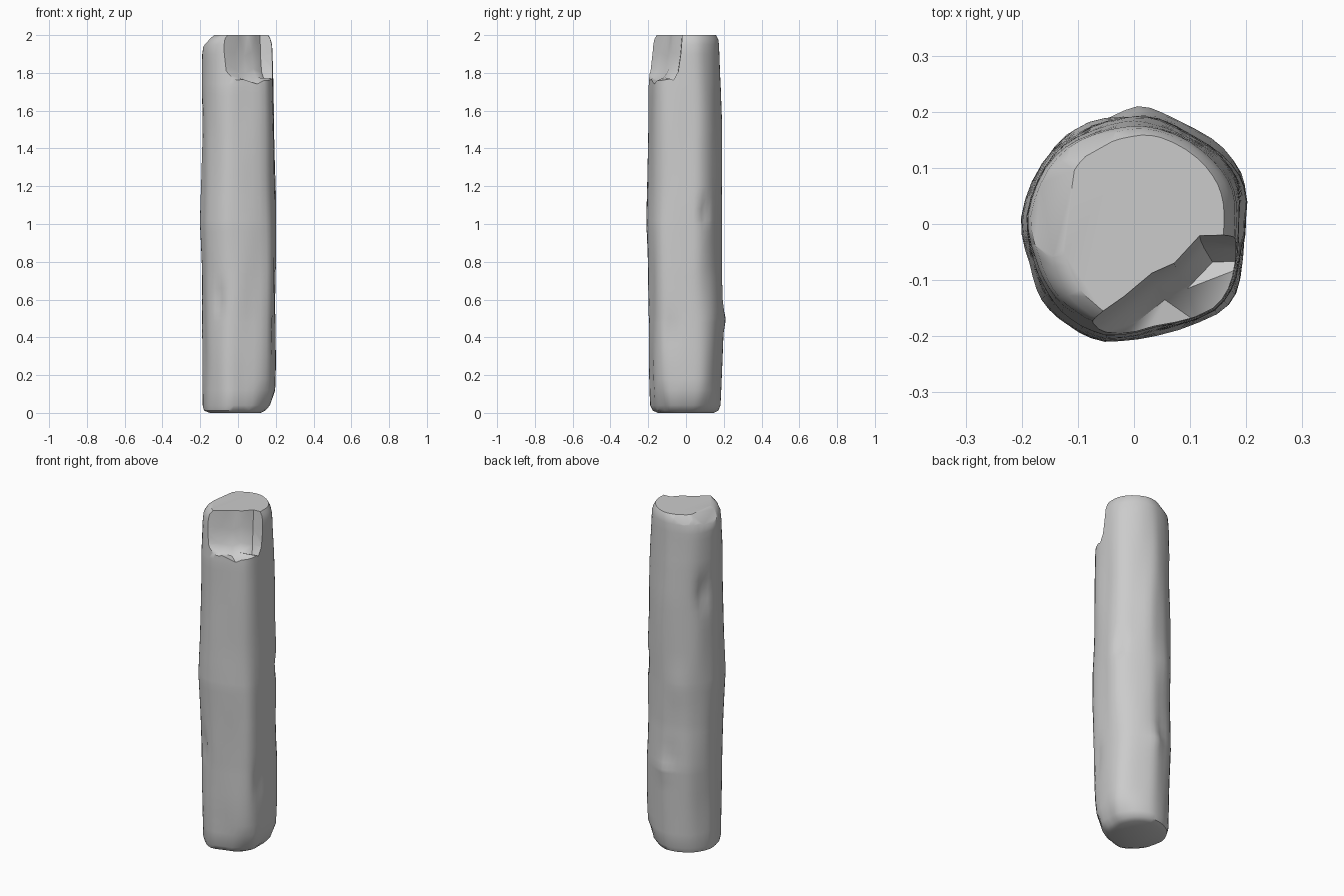
import bpy, bmesh, math
from mathutils import Vector, noise

if "Cube" in bpy.data.objects:
    bpy.data.objects.remove(bpy.data.objects["Cube"])

# Cross-section of the hewn log (x, y), counter-clockwise
SECTION = [(.192, .02), (.182, .09), (.13, .145), (.045, .187), (-.02, .19), (-.10, .165),
           (-.16, .11), (-.192, .02), (-.18, -.06), (-.155, -.12), (-.11, -.165), (-.05, -.196),
           (.04, -.182), (.145, -.148), (.182, -.09)]
# Height, scale x, scale y, shift x, shift y
RINGS = [(0.0, .72, .74, -.01, 0), (.012, .88, .88, -.01, 0), (.04, .965, .95, 0, 0),
         (.12, .99, .97, .004, 0), (.3, 1.0, 1.0, .006, 0), (.5, 1.01, 1.02, .005, .003),
         (.75, 1.02, 1.01, .004, -.005), (1.0, 1.035, 1.03, -.001, -.009),
         (1.2, 1.015, 1.02, 0, -.005), (1.5, .99, 1.01, 0, -.004), (1.72, .985, .985, -.002, -.006),
         (1.9, .97, .93, -.002, -.004), (1.95, .945, .92, 0, -.004), (1.98, .87, .90, .005, -.005),
         (2.0, .77, .84, .012, -.005)]
# Dents and bumps: centre, radius across, radius along z, depth
DENTS = [((-.10, -.17, .6), .035, .07, .012), ((.19, .105, 1.06), .03, .05, .022),
         ((.19, -.08, .43), .03, .10, .014), ((-.17, .08, 1.54), .035, .08, .024),
         ((-.03, .19, .55), .035, .08, .008), ((0, .2, .5), .05, .05, -.012),
         ((-.06, .16, 1.0), .06, .12, -.012), ((.15, -.14, .02), .06, .08, .03),
         ((.17, .1, .02), .06, .06, .02), ((.19, 0, .03), .06, .05, .02)]


def make_mesh_object(name, bm):
    bmesh.ops.recalc_face_normals(bm, faces=bm.faces[:])
    mesh = bpy.data.meshes.new(name)
    bm.to_mesh(mesh)
    bm.free()
    obj = bpy.data.objects.new(name, mesh)
    bpy.context.collection.objects.link(obj)
    return obj


def loft(loops):
    bm = bmesh.new()
    rows = [[bm.verts.new(p) for p in loop] for loop in loops]
    n = len(rows[0])
    for a, b in zip(rows, rows[1:]):
        for i in range(n):
            j = (i + 1) % n
            bm.faces.new((a[i], a[j], b[j], b[i]))
    bm.faces.new(rows[0][::-1])
    bm.faces.new(rows[-1])
    return bm


def ring_at(z):
    for a, b in zip(RINGS, RINGS[1:]):
        if z <= b[0]:
            t = (z - a[0]) / (b[0] - a[0])
            return [p + (q - p) * t for p, q in zip(a, b)]
    return list(RINGS[-1])


def outline(steps=3):
    pts = []
    n = len(SECTION)
    for i in range(n):
        p = [Vector(SECTION[(i + k) % n]) for k in (-1, 0, 1, 2)]
        for s in range(steps):
            t = s / steps
            flat = p[1].lerp(p[2], t)
            bulge = (p[1] + p[2] - p[0] - p[3]) * (t * (1 - t) * .25)
            pts.append(flat + bulge)
    return pts


def shape_point(p, z):
    _, sx, sy, cx, cy = ring_at(z)
    q = Vector((p.x * sx + cx, p.y * sy + cy, z))
    out = Vector((p.x, p.y, 0)).normalized()
    # Long uneven grain
    q += out * .006 * noise.noise(Vector((q.x * 11, q.y * 11, z * 2.3)))
    for c, r, rz, depth in DENTS:
        d = ((q.x - c[0]) ** 2 + (q.y - c[1]) ** 2) / r ** 2 + ((z - c[2]) / rz) ** 2
        q -= out * depth * math.exp(-d)
    return q


# Log body
heights = sorted({r[0] for r in RINGS} | {round(.06 * k, 3) for k in range(2, 32)})
section = outline()
bm = loft([[shape_point(p, z) for p in section] for z in heights])
# Chamfers on the top and bottom ends
for co, no in (((-.07, .14, 1.985), (-.42, .75, .52)), ((-.17, 0, 1.95), (-.7, .1, .7)),
               ((.10, -.14, .03), (.4, -.6, -.7))):
    cut = bmesh.ops.bisect_plane(bm, geom=bm.verts[:] + bm.edges[:] + bm.faces[:],
                                 plane_co=co, plane_no=no, clear_outer=True)
    edges = [e for e in cut["geom_cut"] if isinstance(e, bmesh.types.BMEdge)]
    bmesh.ops.holes_fill(bm, edges=edges)
log = make_mesh_object("log", bm)

# Broken notch at the front right of the top
PATH = [(-.095, -.178), (-.02, -.125), (.03, -.085), (.07, -.065), (.115, -.018), (.20, -.015)]
OUTER = [(.32, -.02), (.32, -.32), (-.08, -.32)]


def notch_loop(z, dx, dy, drop):
    inner = [(x + dx, y + dy, z + .012 * math.sin(i * 2.5)) for i, (x, y) in enumerate(PATH)]
    return [*inner, *((x, y, z - drop) for x, y in OUTER)]


bm = loft([notch_loop(1.765, .025, -.05, .08), notch_loop(1.81, .01, -.025, .02),
           notch_loop(1.9, .004, -.012, 0), notch_loop(2.1, 0, .005, 0)])
bmesh.ops.triangulate(bm, faces=bm.faces[:])
cutter = make_mesh_object("notch_cutter", bm)
cutter.hide_render = True

mod = log.modifiers.new("notch", 'BOOLEAN')
mod.operation = 'DIFFERENCE'
mod.solver = 'EXACT'
mod.object = cutter
bpy.context.view_layer.objects.active = log
log.select_set(True)
bpy.ops.object.modifier_apply(modifier=mod.name)
bpy.data.objects.remove(cutter, do_unlink=True)
bpy.ops.object.shade_smooth_by_angle(angle=math.radians(40))
